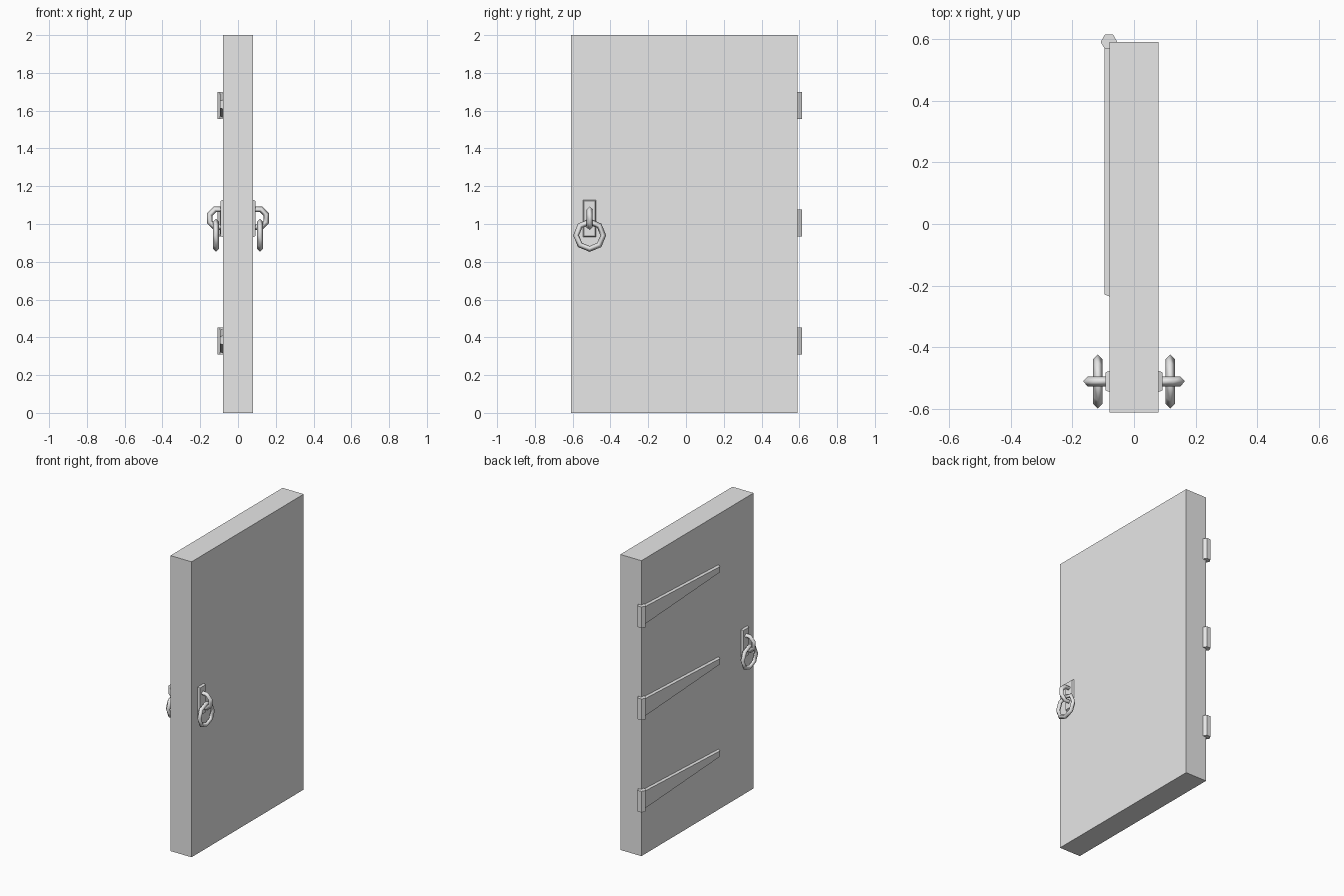
import bpy, bmesh, math
from mathutils import Vector, Matrix

cube = bpy.data.objects.get("Cube")
if cube:
    bpy.data.objects.remove(cube, do_unlink=True)

grey = bpy.data.materials.new("plain_grey")
grey.use_nodes = True
grey.diffuse_color = (0.8, 0.8, 0.8, 1)
grey.node_tree.nodes["Principled BSDF"].inputs["Base Color"].default_value = (0.8, 0.8, 0.8, 1)


def finish(name, bm, smooth=False):
    bmesh.ops.recalc_face_normals(bm, faces=bm.faces)
    mesh = bpy.data.meshes.new(name)
    bm.to_mesh(mesh)
    bm.free()
    mesh.materials.append(grey)
    for face in mesh.polygons:
        face.use_smooth = smooth
    obj = bpy.data.objects.new(name, mesh)
    bpy.context.collection.objects.link(obj)
    return obj


def chamfered_plate(name, outline, x_base, x_face, inset):
    """Flat plate in the y-z plane whose outer face is slightly smaller."""
    bm = bmesh.new()
    base = bm.faces.new([bm.verts.new((x_base, y, z)) for y, z in outline])
    centre = base.calc_center_median()
    top = bmesh.ops.extrude_face_region(bm, geom=[base], use_keep_orig=True)["geom"]
    for v in (g for g in top if isinstance(g, bmesh.types.BMVert)):
        v.co.y -= math.copysign(inset, v.co.y - centre.y)
        v.co.z -= math.copysign(inset, v.co.z - centre.z)
        v.co.x = x_face
    return finish(name, bm)


def ring(name, centre, axis, major, minor, turn):
    """Eight-sided ring with a diamond cross-section."""
    bm = bmesh.new()
    count = 8
    rot = Vector((0, 0, 1)).rotation_difference(Vector(axis)).to_matrix()
    loops = []
    for i in range(count):
        a = math.tau * (i + turn) / count
        out = Vector((math.cos(a), math.sin(a), 0))
        loop = []
        for j in range(4):
            b = math.tau * j / 4
            p = out * (major + minor * math.cos(b)) + Vector((0, 0, minor * math.sin(b)))
            loop.append(bm.verts.new(rot @ p + Vector(centre)))
        loops.append(loop)
    for i in range(count):
        one, two = loops[i], loops[(i + 1) % count]
        for j in range(4):
            k = (j + 1) % 4
            bm.faces.new((one[j], two[j], two[k], one[k]))
    return finish(name, bm, smooth=True)


# Door slab
bm = bmesh.new()
bmesh.ops.create_cube(bm, size=1, matrix=Matrix.Translation((0, -0.01, 1))
                      @ Matrix.Diagonal((0.158, 1.2, 2, 1)))
finish("door_slab", bm)

# Hinges: six-sided barrel and tapered strap
for label, z in (("lower", 0.38), ("middle", 1.005), ("upper", 1.628)):
    bm = bmesh.new()
    bmesh.ops.create_cone(bm, cap_ends=True, segments=6, radius1=0.027, radius2=0.027,
                          depth=0.143, matrix=Matrix.Translation((-0.081, 0.59, z))
                          @ Matrix.Rotation(math.pi / 6, 4, "Z"))
    # Point the barrel's corners along x
    if max(v.co.y for v in bm.verts) > 0.615:
        bmesh.ops.rotate(bm, verts=bm.verts, cent=(-0.081, 0.59, z),
                         matrix=Matrix.Rotation(math.pi / 6, 3, "Z"))
    finish(label + "_hinge_barrel", bm)
    strap = [(0.585, z - 0.065), (0.585, z + 0.065), (-0.235, z + 0.03), (-0.235, z - 0.02)]
    chamfered_plate(label + "_hinge_strap", strap, -0.078, -0.095, 0.006)

# Handle on each face: back plate, fixed loop and hanging ring
for side, s in (("left", 1), ("right", -1)):
    plate = [(-0.545, 0.93), (-0.475, 0.93), (-0.475, 1.128), (-0.545, 1.128)]
    chamfered_plate(side + "_handle_plate", plate, s * 0.078, s * 0.093, 0.006)
    ring(side + "_handle_loop", (s * 0.103, -0.51, 1.03), (0, 1, 0), 0.051, 0.016, 0.5)
    ring(side + "_handle_ring", (s * 0.117, -0.51, 0.94), (1, 0, 0), 0.072, 0.0155, 0)
